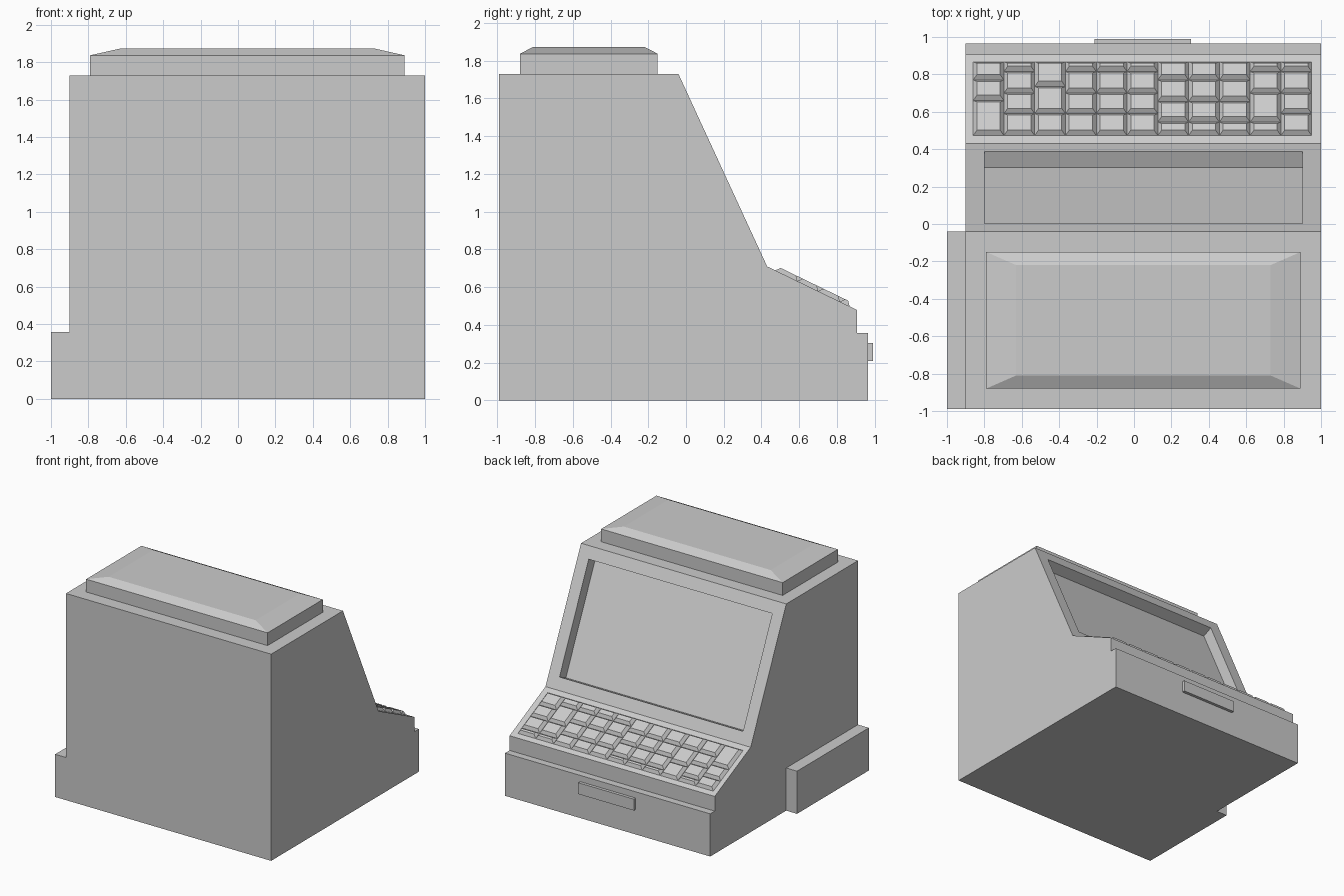
import bpy, bmesh
from mathutils import Vector

if "Cube" in bpy.data.objects:
    bpy.data.objects.remove(bpy.data.objects["Cube"])


def finish(name, bm):
    bmesh.ops.recalc_face_normals(bm, faces=bm.faces)
    me = bpy.data.meshes.new(name)
    bm.to_mesh(me)
    bm.free()
    ob = bpy.data.objects.new(name, me)
    bpy.context.collection.objects.link(ob)
    return ob


def loft(bm, rings):
    """Skin a stack of equal-sized point rings and cap both ends."""
    vs = [[bm.verts.new(p) for p in r] for r in rings]
    n = len(vs[0])
    for a, b in zip(vs, vs[1:]):
        for i in range(n):
            j = (i + 1) % n
            bm.faces.new((a[i], a[j], b[j], b[i]))
    bm.faces.new(vs[0][::-1])
    bm.faces.new(vs[-1])


def rect(x0, x1, y0, y1, z):
    return [(x0, y0, z), (x1, y0, z), (x1, y1, z), (x0, y1, z)]


def box(name, x0, x1, y0, y1, z0, z1):
    bm = bmesh.new()
    loft(bm, [rect(x0, x1, y0, y1, z0), rect(x0, x1, y0, y1, z1)])
    return finish(name, bm)


# Register body: side profile swept across x, with a recessed display
profile = [(-0.99, 0), (0.965, 0), (0.965, 0.357), (0.905, 0.357),
           (0.905, 0.48), (0.43, 0.71), (-0.04, 1.73), (-0.99, 1.73)]
bm = bmesh.new()
loft(bm, [[(x, y, z) for y, z in profile] for x in (-0.9, 1.0)])
bmesh.ops.recalc_face_normals(bm, faces=bm.faces)
bm.normal_update()
slope = Vector((0, 1.02, 0.47)).normalized()
screen = max(bm.faces, key=lambda f: f.normal.dot(slope))
bmesh.ops.inset_individual(bm, faces=[screen], thickness=0.1, use_even_offset=True)
floor = bmesh.ops.extrude_discrete_faces(bm, faces=[screen])["faces"][0]
bmesh.ops.translate(bm, verts=floor.verts, vec=-0.094 * slope)
finish("register_body", bm)

# Bevelled top cover
bm = bmesh.new()
loft(bm, [rect(-0.79, 0.89, -0.88, -0.15, 1.73),
          rect(-0.79, 0.89, -0.88, -0.15, 1.837),
          rect(-0.63, 0.73, -0.81, -0.22, 1.873)])
finish("top_cover", bm)

# Side box and drawer handle
box("side_box", -1.0, -0.9, -0.99, -0.04, 0, 0.357)
box("drawer_handle", -0.21, 0.305, 0.965, 0.99, 0.21, 0.305)

# Keyboard: tapered keys on the sloping deck, row breaks vary per column
down = Vector((0, 0.475, -0.23)).normalized()
up = Vector((0, 0.23, 0.475)).normalized()


def deck(x, y, lift=0.0, shift=0.0):
    return Vector((x, y, 0.71 - (y - 0.43) * 0.23 / 0.475)) + up * lift + down * shift


A = (0.59, 0.70, 0.815)
B = (0.545, 0.655, 0.77)
columns = [(0.66, 0.77), A, (0.59, 0.735), A, A, A, B, B, B, (0.545, 0.70, 0.815), A]
pitch, inset, height = 1.81 / 11, 0.02, 0.024
bm = bmesh.new()
for c, breaks in enumerate(columns):
    x0 = -0.86 + c * pitch
    x1 = x0 + pitch
    rows = (0.473,) + breaks + (0.867,)
    for y0, y1 in zip(rows, rows[1:]):
        base = [deck(x0, y0), deck(x1, y0), deck(x1, y1), deck(x0, y1)]
        top = [deck(x0 + inset, y0, height, inset), deck(x1 - inset, y0, height, inset),
               deck(x1 - inset, y1, height, -inset), deck(x0 + inset, y1, height, -inset)]
        loft(bm, [base, top])
finish("keyboard_keys", bm)
